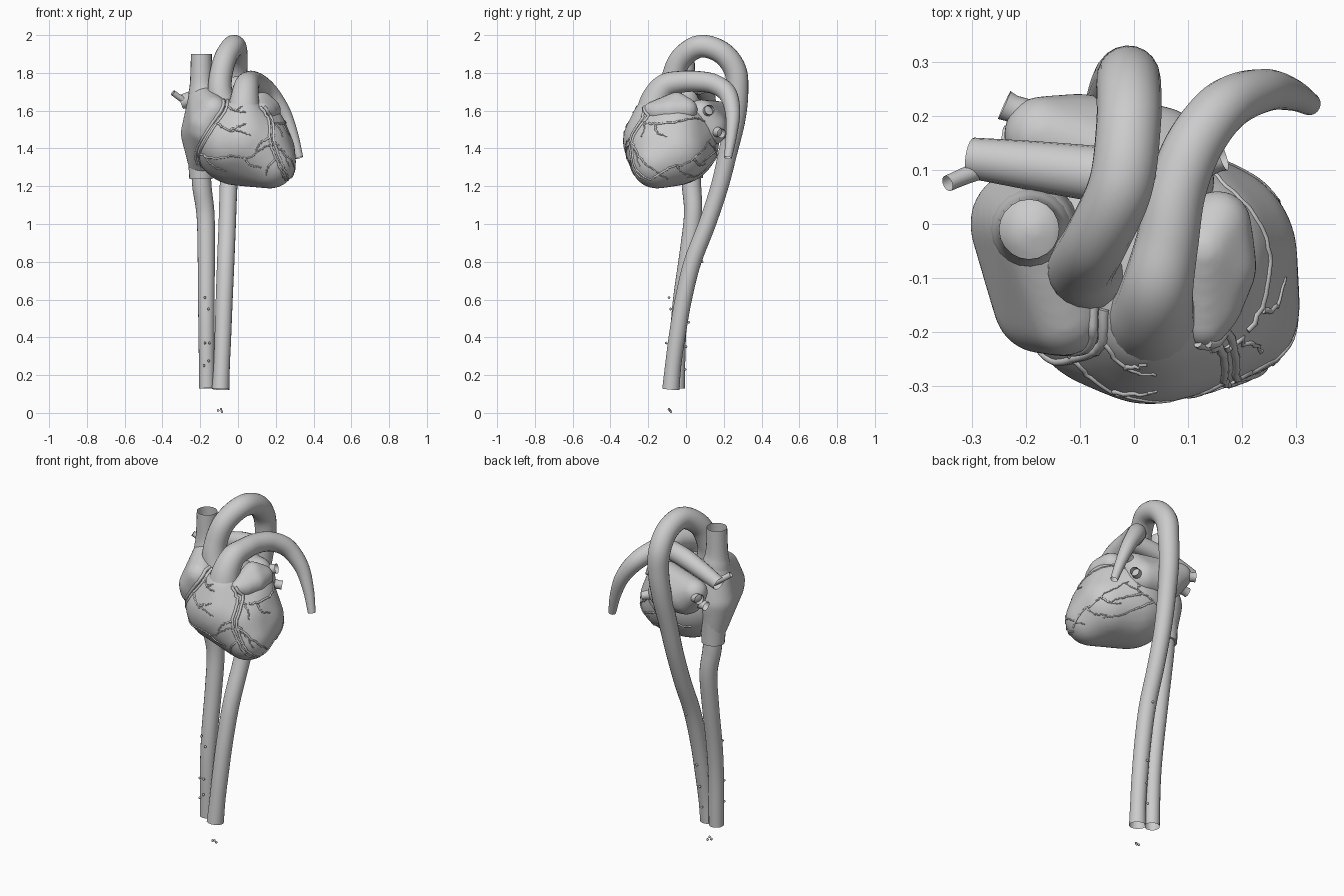
import bpy, bmesh, math, random
from mathutils import Vector
from mathutils.bvhtree import BVHTree

random.seed(4)


def spline(pts, n):
    """Catmull-Rom samples through tuples of any length."""
    P = [Vector(p) for p in pts]
    P = [P[0] * 2 - P[1]] + P + [P[-1] * 2 - P[-2]]
    out = []
    for a, b, c, d in zip(P, P[1:], P[2:], P[3:]):
        for i in range(n):
            t = i / n
            out.append(0.5 * (2 * b + (c - a) * t + (2 * a - 5 * b + 4 * c - d) * t * t
                              + (3 * b - a - 3 * c + d) * t ** 3))
    return out + [P[-2]]


def tube(name, samples, sides=8, caps=False):
    """Open tube through (x, y, z, radius) samples."""
    cu = bpy.data.curves.new(name, 'CURVE')
    cu.dimensions = '3D'
    cu.bevel_depth = 1
    cu.bevel_resolution = sides
    cu.use_fill_caps = caps
    sp = cu.splines.new('POLY')
    sp.points.add(len(samples) - 1)
    for p, s in zip(sp.points, samples):
        p.co = (s[0], s[1], s[2], 1)
        p.radius = s[3]
    sp.use_smooth = True
    ob = bpy.data.objects.new(name, cu)
    bpy.context.collection.objects.link(ob)
    bpy.ops.object.select_all(action='DESELECT')
    ob.select_set(True)
    bpy.context.view_layer.objects.active = ob
    bpy.ops.object.convert(target='MESH')
    return bpy.context.view_layer.objects.active


def blob(name, spheres, smooth=8):
    """Smooth skin stretched over a group of (x, y, z, radius) spheres."""
    bm = bmesh.new()
    for x, y, z, r in spheres:
        for i in range(400):
            h = 1 - 2 * (i + .5) / 400
            a, q = i * 2.39996, math.sqrt(1 - h * h)
            bm.verts.new((x + r * q * math.cos(a), y + r * q * math.sin(a), z + r * h))
    res = bmesh.ops.convex_hull(bm, input=bm.verts)
    junk = {g for g in res['geom_interior'] + res['geom_unused'] if isinstance(g, bmesh.types.BMVert)}
    bmesh.ops.delete(bm, geom=list(junk), context='VERTS')
    bmesh.ops.recalc_face_normals(bm, faces=bm.faces)
    me = bpy.data.meshes.new(name)
    bm.to_mesh(me)
    bm.free()
    ob = bpy.data.objects.new(name, me)
    bpy.context.collection.objects.link(ob)
    m = ob.modifiers.new('skin', 'REMESH')
    m.mode, m.voxel_size, m.use_smooth_shade = 'VOXEL', 0.011, True
    s = ob.modifiers.new('soften', 'SMOOTH')
    s.factor, s.iterations = 0.5, smooth
    return ob


# Heart chambers
ventricles = blob('ventricles', [
    (.0, -.06, 1.44, .237), (.03, -.15, 1.44, .185), (-.03, -.13, 1.43, .18), (.17, -.155, 1.325, .138),
    (.125, -.06, 1.38, .178), (.09, -.06, 1.48, .172), (.1, -.13, 1.4, .185), (.03, -.17, 1.56, .113)], 14)
right_atrium = blob('right_atrium', [
    (-.185, -.01, 1.66, .08), (-.2, .0, 1.48, .104), (-.195, .02, 1.32, .069), (-.17, -.14, 1.5, .092),
    (-.13, -.165, 1.6, .08), (-.17, -.15, 1.53, .09)])
left_atrium = blob('left_atrium', [
    (-.1, .14, 1.53, .102), (.04, .12, 1.51, .1), (.07, .08, 1.58, .08), (-.17, .165, 1.58, .072)])
left_auricle = blob('left_auricle', [
    (.155, .0, 1.605, .063), (.16, -.08, 1.6, .068), (.145, -.15, 1.595, .056),
    (.13, -.185, 1.6, .045), (.13, -.05, 1.645, .055)])

# Great vessels
tube('aorta', spline([
    (-.03, -.1, 1.54, .065), (-.085, -.09, 1.65, .068), (-.095, -.075, 1.75, .062),
    (-.07, -.03, 1.87, .06), (-.025, .07, 1.94, .06), (-.01, .185, 1.91, .06),
    (-.01, .258, 1.82, .06), (-.012, .273, 1.7, .057), (-.025, .26, 1.55, .054),
    (-.04, .222, 1.38, .05), (-.05, .178, 1.2, .047), (-.057, .112, 1.0, .046),
    (-.065, .035, .8, .046), (-.073, -.014, .6, .045), (-.08, -.048, .4, .044),
    (-.086, -.068, .25, .043), (-.092, -.08, .125, .046)], 8), 8)
tube('pulmonary_trunk', spline([
    (.03, -.18, 1.56, .095), (.035, -.16, 1.66, .077), (.045, -.11, 1.73, .066),
    (.062, -.03, 1.752, .058), (.078, .06, 1.755, .055), (.113, .15, 1.74, .053),
    (.17, .22, 1.69, .049), (.24, .247, 1.59, .04), (.29, .24, 1.47, .03), (.325, .222, 1.35, .021)], 8), 8)
tube('right_pulmonary_artery', spline([
    (.08, .07, 1.74, .052), (-.05, .09, 1.722, .052), (-.18, .107, 1.685, .046), (-.3, .122, 1.645, .038)], 6), 7)
tube('right_artery_branch', spline([
    (-.26, .11, 1.64, .02), (-.31, .09, 1.67, .016), (-.345, .075, 1.695, .015)], 4), 5)
tube('superior_vena_cava', spline([
    (-.185, -.01, 1.62, .085), (-.19, -.01, 1.7, .072), (-.194, -.01, 1.76, .06), (-.194, -.01, 1.9, .055)], 6), 8)
tube('vena_cava_mouth', spline([
    (-.196, .025, 1.4, .07), (-.196, .025, 1.31, .066), (-.196, .028, 1.24, .062)], 4), 8, True)
tube('inferior_vena_cava', spline([
    (-.195, .025, 1.27, .052), (-.19, .03, 1.19, .051), (-.172, .037, 1.05, .048),
    (-.168, .012, .85, .046), (-.168, -.025, .6, .044), (-.167, -.042, .4, .042),
    (-.165, -.047, .13, .041)], 8), 8)

# Pulmonary vein stubs with slightly flared mouths
for name, a, b, r in [
        ('left_upper_vein', (.06, .09, 1.58), (.165, .125, 1.605), .026),
        ('left_lower_vein', (.06, .13, 1.5), (.155, .188, 1.48), .024),
        ('right_upper_vein', (-.13, .17, 1.57), (-.24, .22, 1.575), .027),
        ('right_lower_vein', (-.14, .15, 1.53), (-.24, .155, 1.51), .026)]:
    a, b = Vector(a), Vector(b)
    tube(name, [tuple(a.lerp(b, t)) + (r * k,) for t, k in
                [(0, 1.8), (.3, 1.5), (.6, 1.15), (.88, .95), (1, 1.05)]], 6)

# Coronary vessels, laid on the heart surface from a viewing side
bpy.context.view_layer.update()
dg = bpy.context.evaluated_depsgraph_get()
skins = [BVHTree.FromObject(o, dg) for o in (ventricles, right_atrium, left_auricle)]


def coronary(name, side, pts, r, wiggle=.004):
    out = []
    path = spline(pts, 7)
    for i, (u, z) in enumerate(path):
        u += random.uniform(-wiggle, wiggle)
        z += random.uniform(-wiggle, wiggle)
        org, d = {'front': ((u, -2, z), (0, 1, 0)), 'left': ((2, u, z), (-1, 0, 0)),
                  'back': ((u, 2, z), (0, -1, 0))}[side]
        hits = [h for h in (s.ray_cast(Vector(org), Vector(d)) for s in skins) if h[0]]
        if hits:
            p = min(hits, key=lambda h: h[3])[0]
            out.append((p.x, p.y, p.z, r * (1 - .5 * i / len(path))))
    if len(out) > 2:
        tube(name, out, 2, True)


RCA = [(-.075, 1.66), (-.085, 1.61), (-.14, 1.53), (-.19, 1.45), (-.225, 1.37), (-.215, 1.31)]
LAD = [(.12, 1.62), (.165, 1.54), (.17, 1.44), (.2, 1.35), (.235, 1.27), (.25, 1.23)]
for k, off in enumerate((0, .02)):
    coronary(f'right_coronary_{k}', 'front', [(x + off, z - off * .3) for x, z in RCA], .010, .001)
    coronary(f'anterior_vessel_{k}', 'front', [(x + off, z) for x, z in LAD], .009, .003)
FRONT = [
    [(-.07, 1.63), (-.02, 1.6), (.04, 1.59)], [(-.02, 1.6), (.02, 1.62)],
    [(-.12, 1.54), (-.06, 1.5), (0, 1.49), (.07, 1.47)], [(-.04, 1.5), (.02, 1.52), (.04, 1.53)],
    [(-.2, 1.37), (-.12, 1.345), (-.03, 1.36), (.05, 1.35), (.13, 1.4), (.18, 1.42)],
    [(-.18, 1.36), (-.12, 1.3), (-.06, 1.28)], [(.03, 1.35), (.07, 1.31), (.12, 1.3)],
    [(.17, 1.55), (.21, 1.52), (.24, 1.46)], [(.18, 1.43), (.23, 1.39), (.27, 1.31)],
    [(.17, 1.46), (.12, 1.43), (.09, 1.39)], [(.2, 1.35), (.16, 1.3), (.15, 1.26)]]
LEFT = [
    [(-.2, 1.53), (-.1, 1.535), (0, 1.55), (.06, 1.56), (.12, 1.52), (.155, 1.44), (.15, 1.37)],
    [(-.17, 1.25), (-.08, 1.3), (0, 1.32), (.08, 1.38), (.13, 1.45)],
    [(-.16, 1.52), (-.15, 1.48), (-.1, 1.46)], [(-.05, 1.31), (-.02, 1.27), (.03, 1.26)],
    [(-.28, 1.43), (-.25, 1.36), (-.18, 1.29), (-.1, 1.24)], [(.04, 1.35), (.07, 1.31), (.1, 1.32)]]
BACK = [
    [(-.12, 1.34), (-.02, 1.36), (.08, 1.39), (.16, 1.43)],
    [(0, 1.36), (.08, 1.31), (.16, 1.26), (.22, 1.25)], [(.08, 1.38), (.16, 1.35), (.22, 1.32)]]
for side, paths in (('front', FRONT), ('left', LEFT), ('back', BACK)):
    for i, p in enumerate(paths):
        coronary(f'coronary_branch_{side}_{i}', side, p, .006)

# Tiny artery stubs along the lower vessels and loose ones at the bottom
for i, p in enumerate([
        (-.175, -.09, .61), (-.155, -.082, .55), (-.175, -.105, .37), (-.15, -.105, .37),
        (-.155, -.1, .275), (-.18, -.098, .25), (-.06, .085, .8), (-.08, .015, .48),
        (-.09, 0, .35), (-.1, -.005, .23), (-.105, -.085, .013), (-.09, -.09, .02), (-.085, -.08, .007)]):
    bpy.ops.mesh.primitive_uv_sphere_add(segments=10, ring_count=6, radius=.007, location=p)
    ob = bpy.context.object
    ob.name = f'artery_stub_{i}'
    bpy.ops.object.shade_smooth()
